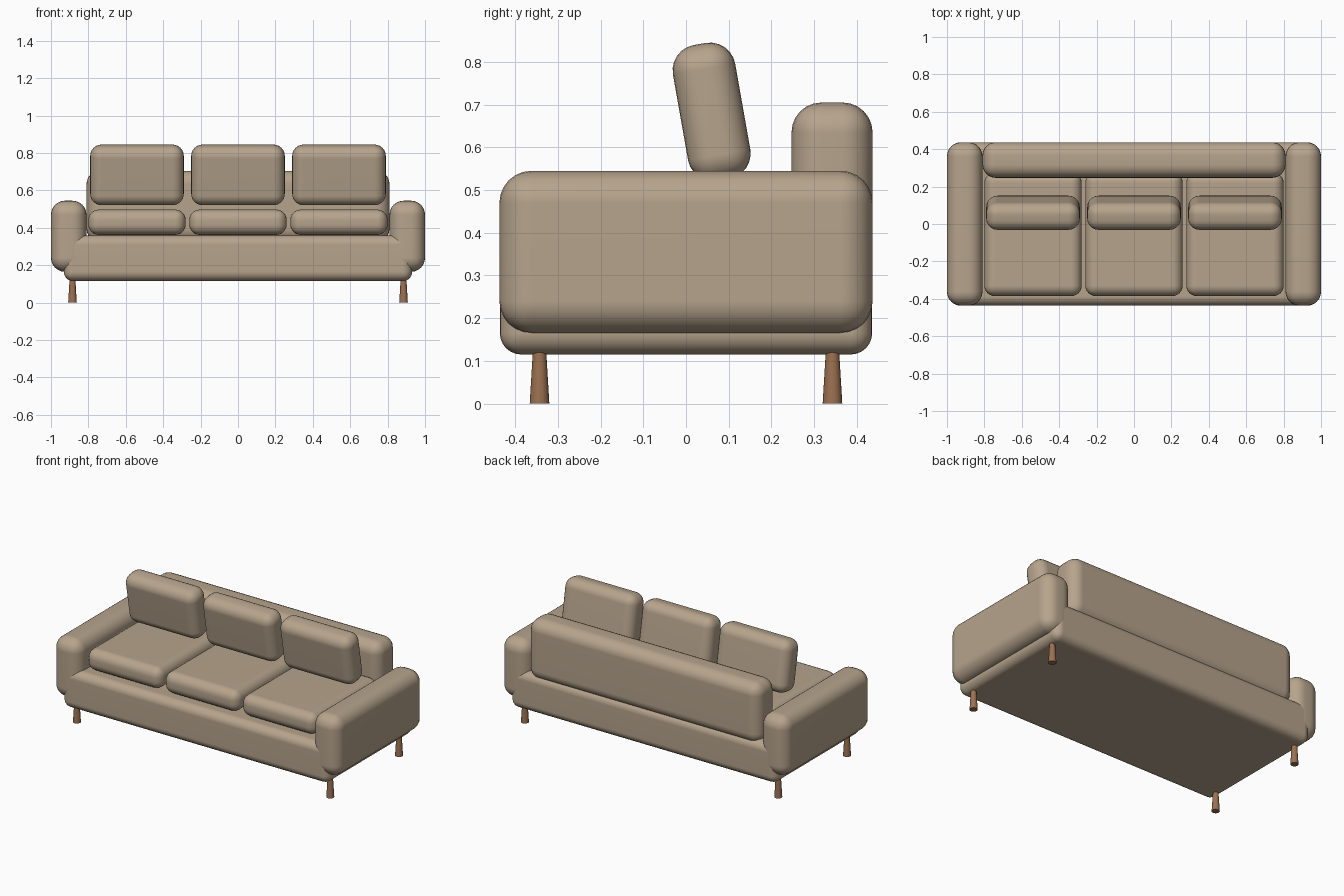
import bpy, bmesh, math

if "Cube" in bpy.data.objects:
    bpy.data.objects.remove(bpy.data.objects["Cube"])


def material(name, rgb):
    m = bpy.data.materials.new(name)
    m.diffuse_color = (*rgb, 1)
    m.use_nodes = True
    m.node_tree.nodes["Principled BSDF"].inputs["Base Color"].default_value = m.diffuse_color
    return m


fabric = material("beige_fabric", (0.47, 0.37, 0.265))
wood = material("brown_wood", (0.33, 0.165, 0.08))


def finish(name, bm, loc, mat, tilt=0):
    mesh = bpy.data.meshes.new(name)
    bm.to_mesh(mesh)
    bm.free()
    mesh.materials.append(mat)
    for p in mesh.polygons:
        p.use_smooth = True
    ob = bpy.data.objects.new(name, mesh)
    ob.location = loc
    ob.rotation_euler.x = math.radians(tilt)
    bpy.context.collection.objects.link(ob)
    return ob


def soft_box(name, size, loc, radius, tilt=0):
    """Upholstered block: a box with generously rounded edges."""
    bm = bmesh.new()
    bmesh.ops.create_cube(bm, size=1)
    bmesh.ops.scale(bm, vec=size, verts=bm.verts)
    ob = finish(name, bm, loc, fabric, tilt)
    bev = ob.modifiers.new("rounding", 'BEVEL')
    bev.width = radius
    bev.segments = 6
    bev.limit_method = 'NONE'
    ob.modifiers.new("normals", 'WEIGHTED_NORMAL').keep_sharp = True
    return ob


# Frame: base, arms and backrest
soft_box("base", (1.862, 0.872, 0.245), (0, 0, 0.2375), 0.05)
for side, s in (("left", -1), ("right", 1)):
    soft_box(f"{side}_arm", (0.19, 0.874, 0.38), (s * 0.905, 0, 0.355), 0.075)
soft_box("backrest", (1.62, 0.19, 0.38), (0, 0.342, 0.515), 0.07)

# Three seat cushions, each with a leaning back cushion
for i, x in enumerate((-0.54, 0, 0.54), 1):
    soft_box(f"seat_cushion_{i}", (0.52, 0.66, 0.135), (x, -0.055, 0.43), 0.055)
    soft_box(f"back_cushion_{i}", (0.5, 0.148, 0.323), (x, 0.06, 0.683), 0.06, tilt=10)

# Tapered legs, wider at the floor
for sx in (-1, 1):
    for sy in (-1, 1):
        bm = bmesh.new()
        bmesh.ops.create_cone(bm, cap_ends=True, segments=24, radius1=0.023,
                              radius2=0.0155, depth=0.125)
        name = f"{'front' if sy < 0 else 'back'}_{'left' if sx < 0 else 'right'}_leg"
        leg = finish(name, bm, (sx * 0.885, sy * 0.343, 0.0625), wood)
        for p in leg.data.polygons:
            p.use_smooth = len(p.vertices) == 4
